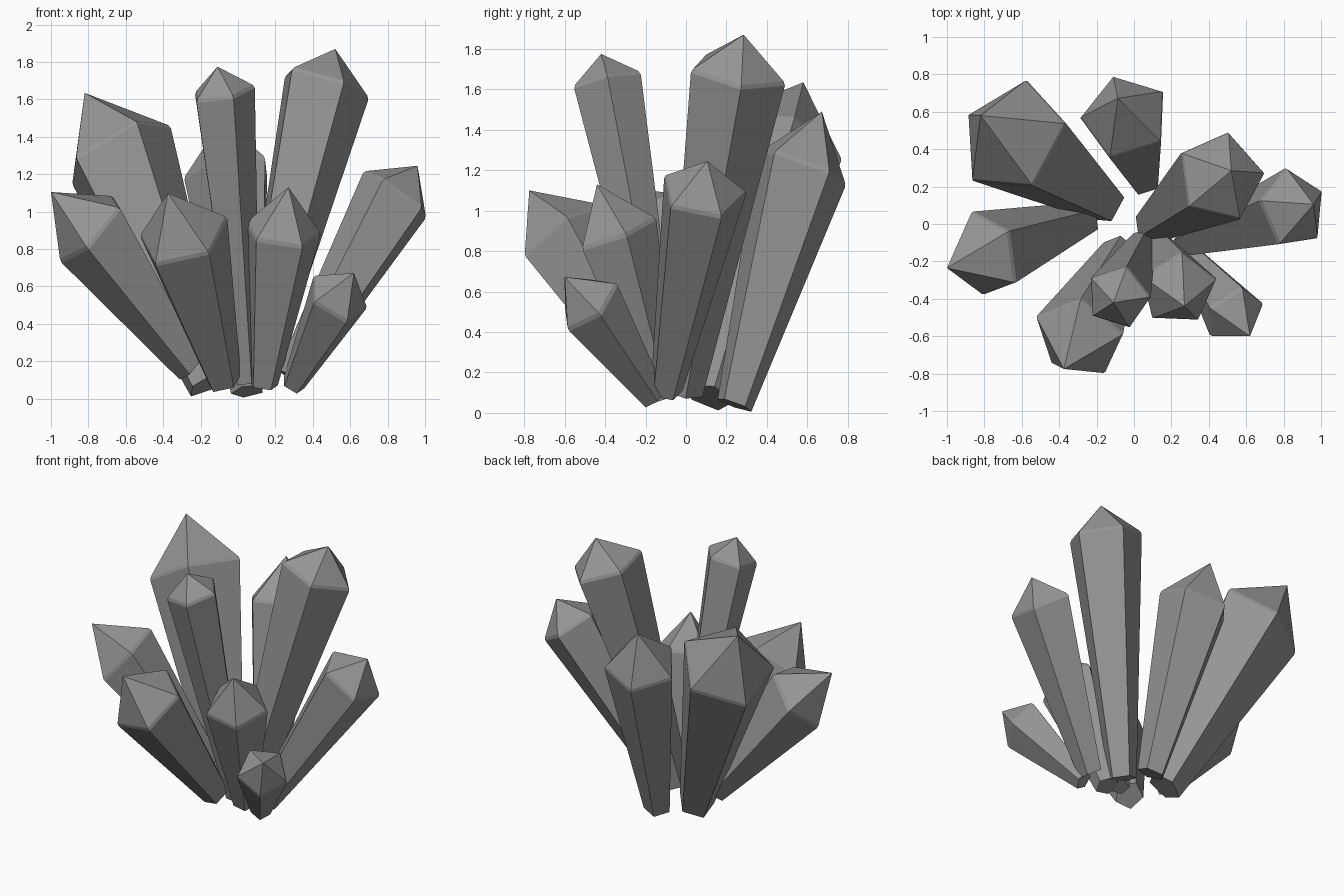
import bpy, bmesh, math
from mathutils import Vector

if "Cube" in bpy.data.objects:
    bpy.data.objects.remove(bpy.data.objects["Cube"])

SIDES = 5
TAPER = 0.38   # foot radius relative to shoulder radius

stone = bpy.data.materials.new("dark_grey_stone")
stone.diffuse_color = (0.3, 0.3, 0.3, 1)
stone.use_nodes = True
stone.node_tree.nodes["Principled BSDF"].inputs["Base Color"].default_value = stone.diffuse_color


def ring(center, normal, radius, azimuth):
    """Pentagon square to `normal`, first corner at `azimuth` seen from above."""
    c, s = math.cos(math.radians(azimuth)), math.sin(math.radians(azimuth))
    u = Vector((c, s, -(normal.x * c + normal.y * s) / normal.z)).normalized()
    w = normal.cross(u)
    pts = []
    for i in range(SIDES):
        t = 2 * math.pi * i / SIDES
        pts.append(center + radius * (math.cos(t) * u + math.sin(t) * w))
    return pts


def crystal(name, foot, shoulder, tip, radius, azimuth):
    foot, shoulder, tip = Vector(foot), Vector(shoulder), Vector(tip)
    normal = (tip - shoulder).normalized()
    bm = bmesh.new()
    low = [bm.verts.new(p) for p in ring(foot, normal, radius * TAPER, azimuth)]
    high = [bm.verts.new(p) for p in ring(shoulder, normal, radius, azimuth)]
    top = bm.verts.new(tip)
    bm.faces.new(low[::-1])
    for i in range(SIDES):
        j = (i + 1) % SIDES
        bm.faces.new((low[i], low[j], high[j], high[i]))
        bm.faces.new((high[i], high[j], top))
    # narrow chamfer around the shoulder
    edges = [bm.edges.get((high[i], high[(i + 1) % SIDES])) for i in range(SIDES)]
    bmesh.ops.bevel(bm, geom=edges, offset=0.012, segments=1, affect='EDGES')
    bmesh.ops.recalc_face_normals(bm, faces=bm.faces)
    mesh = bpy.data.meshes.new(name)
    bm.to_mesh(mesh)
    bm.free()
    mesh.materials.append(stone)
    bpy.context.collection.objects.link(bpy.data.objects.new(name, mesh))


# crystals: foot centre, shoulder centre, tip, shoulder radius, corner azimuth
crystal("crystal_back_left", (-.16, .115, .08), (-.646, .465, 1.325), (-.82, .58, 1.635), .322, 14)
crystal("crystal_back", (.055, .24, .04), (-.046, .572, 1.215), (-.086, .672, 1.49), .245, -35)
crystal("crystal_tall_right", (.09, -.01, .10), (.463, .252, 1.685), (.52, .285, 1.87), .25, 5)
crystal("crystal_tall_front", (.05, -.09, .09), (-.085, -.39, 1.64), (-.11, -.42, 1.775), .178, 0)
crystal("crystal_left", (-.25, .03, .17), (-.785, -.162, .91), (-1.0, -.235, 1.105), .242, 47)
crystal("crystal_front_left", (-.075, -.14, .095), (-.293, -.605, .873), (-.375, -.775, 1.10), .255, 4)
crystal("crystal_small_front", (.295, -.16, .077), (.533, -.48, .542), (.62, -.60, .672), .175, 19)
crystal("crystal_front_right", (.135, -.11, .075), (.237, -.348, .89), (.27, -.44, 1.13), .213, 14.5)
crystal("crystal_right", (.28, -.10, .11), (.85, .084, 1.093), (.96, .105, 1.245), .22, 99.5)
